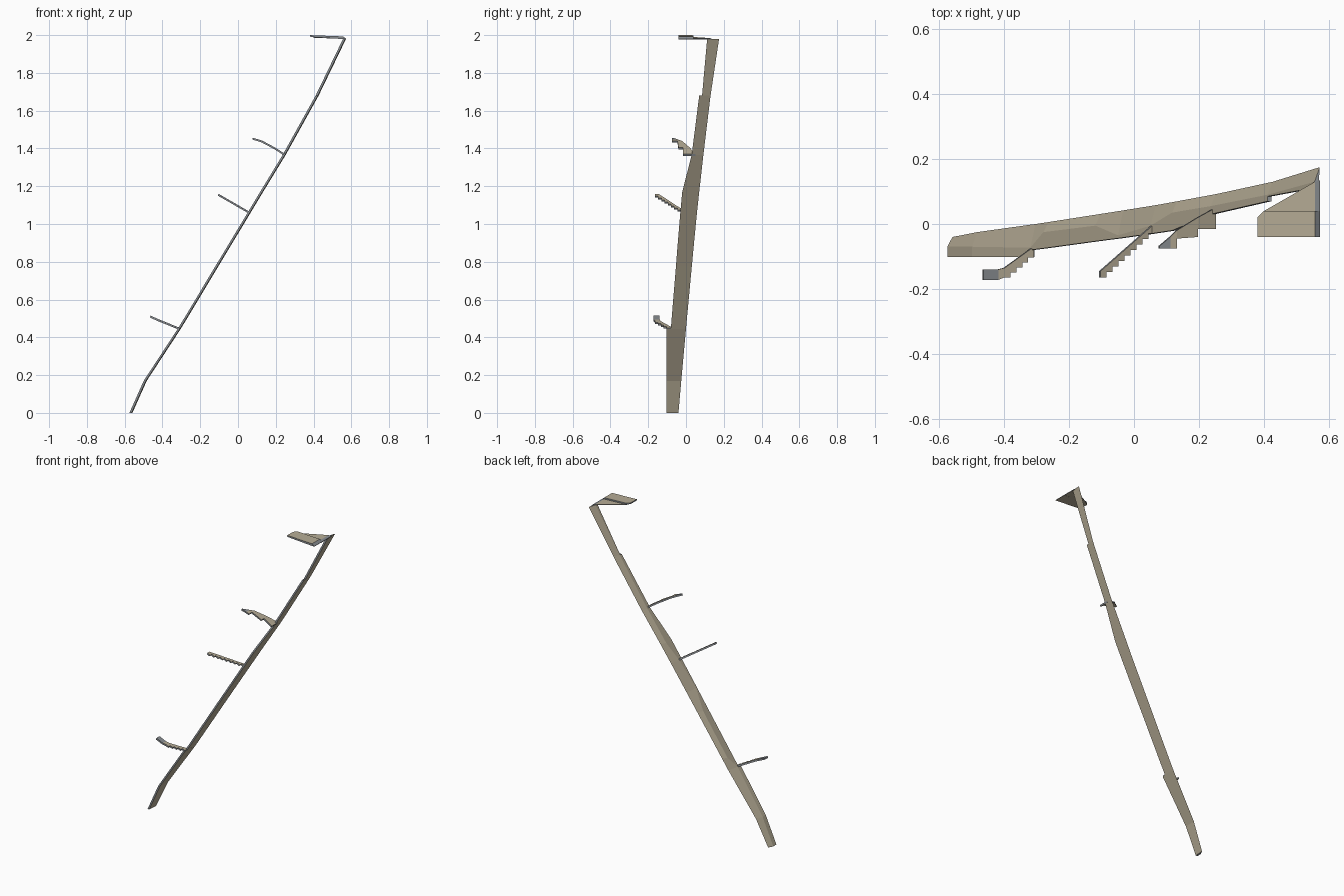
import bpy, bmesh

if "Cube" in bpy.data.objects:
    bpy.data.objects.remove(bpy.data.objects["Cube"])


def material(name, rgb):
    m = bpy.data.materials.new(name)
    m.diffuse_color = (*rgb, 1)
    m.use_nodes = True
    m.node_tree.nodes["Principled BSDF"].inputs["Base Color"].default_value = m.diffuse_color
    return m


KHAKI = material("khaki bark", (0.47, 0.415, 0.305))
GREY = material("slate grey edge", (0.25, 0.268, 0.285))


def loft(name, rings, grey_sides, grey_tip=False):
    """Closed band through four-point rings; the sides listed and both ends are grey."""
    bm = bmesh.new()
    rings = [[bm.verts.new(p) for p in ring] for ring in rings]
    last = len(rings) - 2
    for i, (a, b) in enumerate(zip(rings, rings[1:])):
        for k in range(4):
            f = bm.faces.new((a[k], a[(k + 1) % 4], b[(k + 1) % 4], b[k]))
            grey = k in grey_sides or (grey_tip and i == last and k == 0)
            f.material_index = int(grey)
    for ring in (rings[0], rings[-1]):
        bm.faces.new(ring).material_index = 1
    bmesh.ops.remove_doubles(bm, verts=bm.verts[:], dist=1e-5)
    bmesh.ops.recalc_face_normals(bm, faces=bm.faces[:])
    me = bpy.data.meshes.new(name)
    bm.to_mesh(me)
    bm.free()
    me.materials.append(KHAKI)
    me.materials.append(GREY)
    ob = bpy.data.objects.new(name, me)
    bpy.context.collection.objects.link(ob)
    return ob


def strip(name, rows, offset, grey_tip=False):
    """Flat band through rows (x, z, y_front, y_back), thickened by +-offset (x, z)."""
    ox, oz = offset
    rings = [[(x + ox, y0, z + oz), (x + ox, y1, z + oz),
              (x - ox, y1, z - oz), (x - ox, y0, z - oz)] for x, z, y0, y1 in rows]
    return loft(name, rings, (1, 3), grey_tip)


def stepped(start, end, n):
    """Rows between two rows with a stair-stepped front edge."""
    rows = []
    for i in range(n):
        a = [s + (e - s) * i / n for s, e in zip(start, end)]
        b = [s + (e - s) * (i + 1) / n for s, e in zip(start, end)]
        y = (a[2] + b[2]) / 2
        rows += [(a[0], a[1], y, a[3]), (b[0], b[1], y, b[3])]
    return rows


# main leaning stem: x, z, front y, crease y, back y
stem_rows = [
    (-0.566, 0.0, -0.102, -0.07, -0.04), (-0.49, 0.17, -0.102, -0.07, -0.025),
    (-0.31, 0.445, -0.102, -0.073, 0.0), (-0.31, 0.445, -0.08, -0.073, 0.0),
    (-0.27, 0.511, -0.075, -0.025, 0.006), (-0.11, 0.778, -0.053, -0.005, 0.031),
    (-0.04, 0.894, -0.044, -0.035, 0.042), (0.06, 1.06, -0.03, -0.005, 0.058),
    (0.126, 1.17, -0.02, 0.035, 0.07), (0.245, 1.365, 0.03, 0.055, 0.092),
    (0.42, 1.68, 0.07, 0.09, 0.13), (0.42, 1.68, 0.085, 0.09, 0.13),
    (0.565, 1.98, 0.112, 0.13, 0.175)]
loft("stem", [[(x - 0.009, y0, z), (x - 0.009, ym, z), (x + 0.007, y1, z),
               (x + 0.003, y0, z)] for x, z, y0, ym, y1 in stem_rows], (3,))

# three side twigs
strip("lower_twig",
      stepped((-0.31, 0.445, -0.095, -0.07), (-0.40, 0.482, -0.172, -0.135), 5)
      + [(-0.42, 0.49, -0.172, -0.14), (-0.465, 0.51, -0.172, -0.14)],
      (0.002, 0.005), True)
strip("middle_twig",
      stepped((0.06, 1.06, -0.02, 0.0), (-0.105, 1.155, -0.173, -0.145), 9),
      (0.0025, 0.0045))
strip("upper_twig", [
    (0.25, 1.365, -0.015, 0.05), (0.195, 1.40, -0.015, 0.02),
    (0.195, 1.40, -0.04, 0.02), (0.13, 1.435, -0.045, -0.02),
    (0.13, 1.435, -0.075, -0.02), (0.11, 1.442, -0.075, -0.04),
    (0.077, 1.452, -0.075, -0.068)], (0.002, 0.0045), True)

# leaf at the top: a thick front plate with a bevelled right edge
plate = [(0.38, 2.0, 1.992, 0.02), (0.40, 1.999, 1.989, 0.04),
         (0.557, 1.993, 1.979, 0.04), (0.573, 1.980, 1.978, 0.04)]
loft("leaf_plate", [[(x, -0.04, zt), (x, y, zt), (x, y, zb), (x, -0.04, zb)]
                    for x, zt, zb, y in plate], (1, 3), True)
# and a thin triangular web behind it, joined to the stem
strip("leaf_web", [(0.40, 1.988, 0.03, 0.04), (0.557, 1.982, 0.03, 0.13),
                   (0.573, 1.978, 0.03, 0.135)], (0, 0.002), True)
